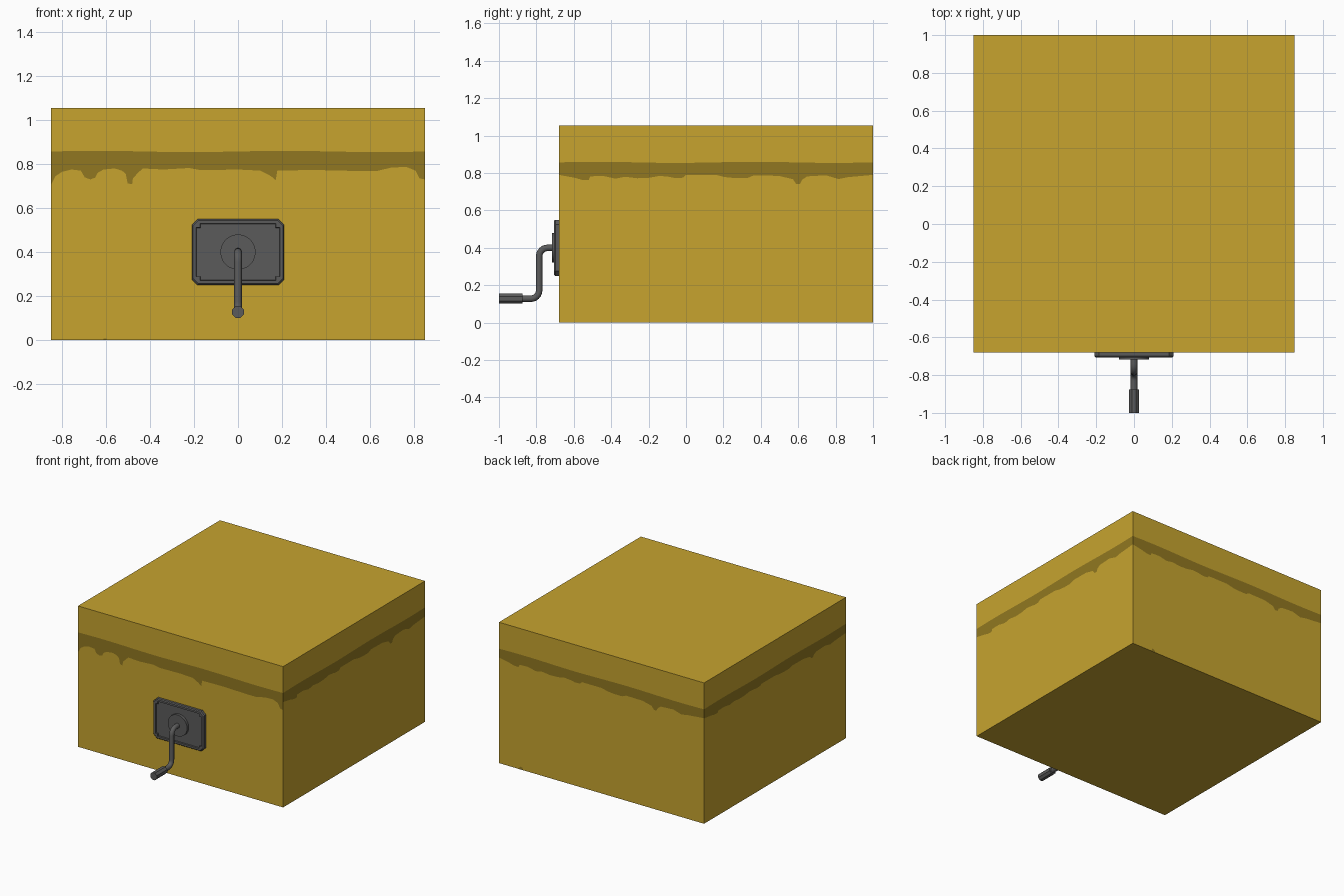
import bpy, bmesh, math
from mathutils import Vector

if "Cube" in bpy.data.objects:
    bpy.data.objects.remove(bpy.data.objects["Cube"])


def material(name, rgb):
    m = bpy.data.materials.new(name)
    m.diffuse_color = (*rgb, 1)
    m.use_nodes = True
    m.node_tree.nodes["Principled BSDF"].inputs["Base Color"].default_value = m.diffuse_color
    return m


OCHRE = material("ochre paint", (0.570, 0.372, 0.028))
STAIN = material("dark ochre stain", (0.285, 0.187, 0.015))
GREY = material("grey metal", (0.105, 0.105, 0.105))

X, Y0, Y1, H = 0.85, -0.68, 1.0, 1.055


def finish(name, bm, mats, smooth=False):
    bmesh.ops.remove_doubles(bm, verts=bm.verts, dist=1e-5)
    bmesh.ops.recalc_face_normals(bm, faces=bm.faces)
    me = bpy.data.meshes.new(name)
    bm.to_mesh(me)
    bm.free()
    for m in mats:
        me.materials.append(m)
    ob = bpy.data.objects.new(name, me)
    bpy.context.collection.objects.link(ob)
    if smooth:
        bpy.ops.object.select_all(action='DESELECT')
        ob.select_set(True)
        bpy.context.view_layer.objects.active = ob
        bpy.ops.object.shade_smooth_by_angle(angle=math.radians(35))
    return ob


# Drip outlines: (fraction along wall, height of the stain's lower edge)
front_drips = [(0, .705), (.012, .745), (.03, .765), (.055, .775), (.08, .77), (.09, .74),
               (.105, .73), (.118, .738), (.125, .76), (.14, .775), (.17, .78), (.19, .77),
               (.2, .755), (.205, .712), (.217, .708), (.219, .735), (.23, .755), (.245, .78),
               (.3, .775), (.37, .782), (.4, .772), (.5, .775), (.56, .77), (.575, .757),
               (.588, .745), (.601, .727), (.605, .77), (.7, .773), (.83, .768), (.87, .768),
               (.91, .784), (.95, .787), (.975, .77), (.985, .735), (1, .73)]
side_drips = [(0, .79), (.05, .775), (.075, .763), (.095, .762), (.1, .782), (.14, .785),
              (.18, .77), (.21, .78), (.25, .772), (.29, .775), (.32, .785), (.35, .78),
              (.37, .773), (.395, .775), (.405, .79), (.5, .79), (.53, .778), (.56, .773),
              (.6, .773), (.62, .787), (.7, .785), (.745, .767), (.755, .742), (.768, .742),
              (.775, .765), (.79, .782), (.85, .788), (.89, .768), (.92, .778), (1, .79)]
soft_drips = [(u, .787 + (z - .787) * .7) for u, z in side_drips]

# Crate: four walls split into body / stain / body bands, plus lid and floor
corners = [(-X, Y0), (X, Y0), (X, Y1), (-X, Y1)]
bm = bmesh.new()
outline = []
for i, drips in enumerate((front_drips, side_drips, side_drips, soft_drips)):
    a, b = Vector(corners[i]), Vector(corners[(i + 1) % 4])
    columns = []
    for u, z in drips:
        p = a.lerp(b, u)
        top = 0.857 + 0.003 * math.sin(u * 4 * math.pi)
        columns.append([bm.verts.new((*p, h)) for h in (0, z, top, H)])
        if u < 1:
            outline.append(p)
    for c, d in zip(columns, columns[1:]):
        for k in range(3):
            f = bm.faces.new((c[k], d[k], d[k + 1], c[k + 1]))
            f.material_index = int(k == 1)
for z in (0, H):
    bm.faces.new([bm.verts.new((*p, z)) for p in outline])
finish("crate", bm, [OCHRE, STAIN])

# Small stain specks at the foot of the front and back walls
for name, x, y, w, h in (("front_speck", -.605, Y0 - .001, .01, .008),
                         ("back_speck", .665, Y1 - .002 + .003, .018, .022)):
    bm = bmesh.new()
    bm.faces.new([bm.verts.new(p) for p in ((x - w, y, 0), (x + w, y, 0),
                                            (x + w * .6, y, h), (x - w * .5, y, h * .8))])
    finish(name, bm, [STAIN])

# Crank plate: chamfered outline with a shallow recess that has notched corners
CZ = 0.40


def rect_ring(bm, hx, hz, y, cut, notch):
    ring = []
    for sx, sz in ((1, 1), (-1, 1), (-1, -1), (1, -1)):
        pts = [(hx, hz - cut), (hx - cut, hz - cut), (hx - cut, hz)]
        if not notch:
            pts[1] = (hx - cut / 2, hz - cut / 2)
        if sx * sz < 0:
            pts.reverse()
        ring += [bm.verts.new((sx * px, y, CZ + sz * pz)) for px, pz in pts]
    return ring


bm = bmesh.new()
rings = [rect_ring(bm, .210, .150, Y0, .026, False),
         rect_ring(bm, .210, .150, -.699, .026, False),
         rect_ring(bm, .204, .144, -.706, .025, False),
         rect_ring(bm, .190, .130, -.706, .018, True),
         rect_ring(bm, .188, .128, -.697, .018, True)]
for r, s in zip(rings, rings[1:]):
    for i in range(12):
        j = (i + 1) % 12
        bm.faces.new((r[i], r[j], s[j], s[i]))
bm.faces.new(rings[-1])
bm.faces.new(rings[0])
finish("crank_plate", bm, [GREY])


# Tube swept along a path in the x = 0 plane; path holds (y, z, radius)
def tube(name, path, sides):
    bm = bmesh.new()
    pts = [Vector((y, z)) for y, z, _ in path]
    rings = []
    for i, p in enumerate(pts):
        t = (pts[min(i + 1, len(pts) - 1)] - pts[max(i - 1, 0)]).normalized()
        n = Vector((-t.y, t.x))
        ring = []
        for k in range(sides):
            a = 2 * math.pi * (k + .5) / sides
            q = p + n * (path[i][2] * math.sin(a))
            ring.append(bm.verts.new((path[i][2] * math.cos(a), q.x, q.y)))
        rings.append(ring)
    for r, s in zip(rings, rings[1:]):
        for k in range(sides):
            m = (k + 1) % sides
            bm.faces.new((r[k], r[m], s[m], s[k]))
    bm.faces.new(rings[0])
    bm.faces.new(rings[-1])
    return finish(name, bm, [GREY], True)


# Hub disc, bent crank arm and grip
tube("crank_hub", [(-.69, CZ, .08), (-.717, CZ, .08)], 32)
R, r, AY, LOW = .045, .018, -.785, .128
arm = [(-.71, CZ, r)]
for k in range(7):
    a = math.radians(15 * k)
    arm.append((AY + R - R * math.sin(a), CZ - R + R * math.cos(a), r))
for k in range(7):
    a = math.radians(15 * k)
    arm.append((AY - R + R * math.cos(a), LOW + R - R * math.sin(a), r))
arm.append((-.885, LOW, r))
tube("crank_arm", arm, 12)
tube("crank_grip", [(-.875, LOW, .029), (-1.0, LOW, .029)], 8)
